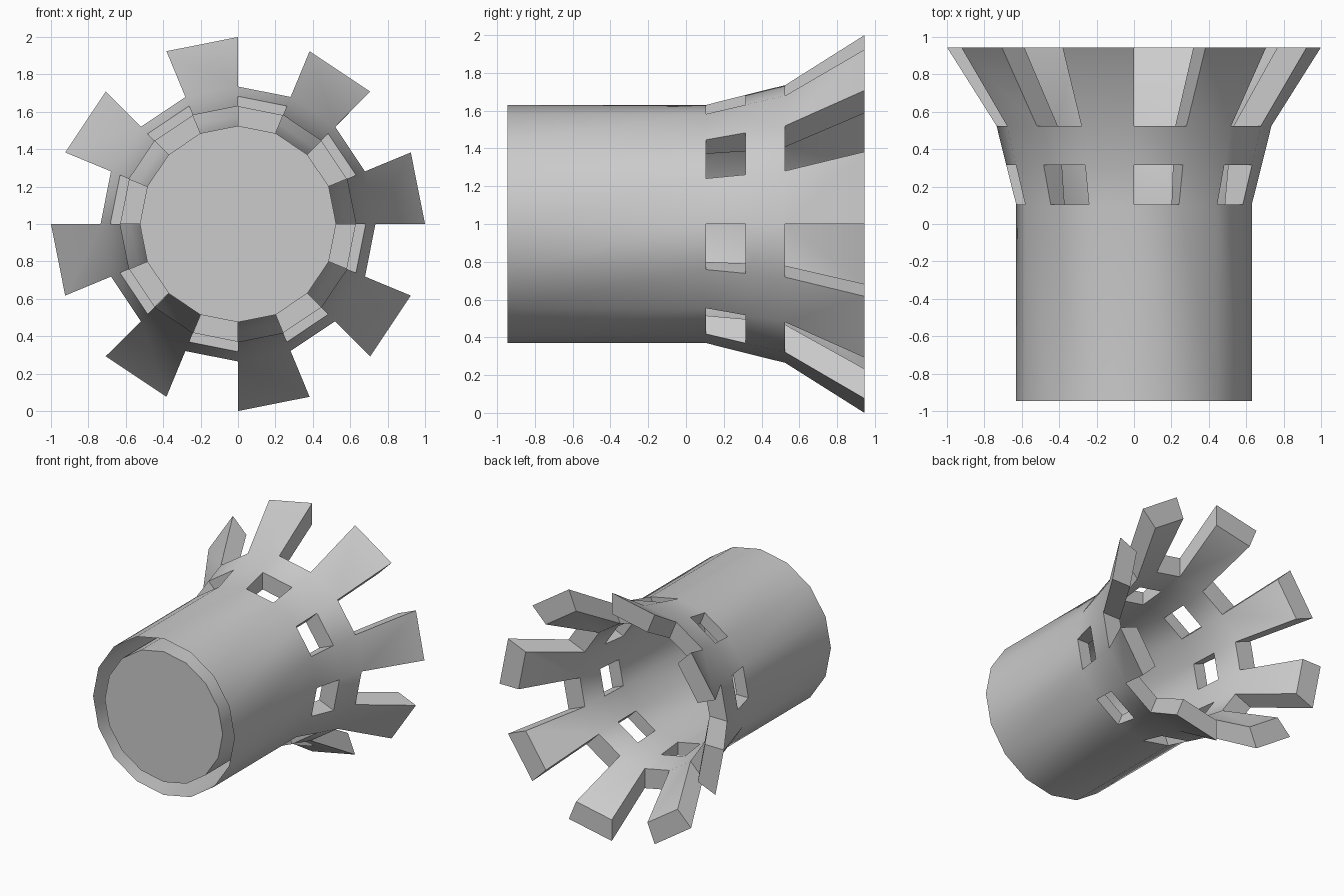
import bpy, bmesh
from math import cos, sin, tau

cube = bpy.data.objects.get("Cube")
if cube:
    bpy.data.objects.remove(cube, do_unlink=True)

SIDES = 16
# Stations along the axis: y, outer radius, inner radius
STATIONS = [
    (-0.945, 0.63, 0.525),
    (0.105, 0.63, 0.525),
    (0.315, 0.683, 0.545),
    (0.525, 0.735, 0.577),
    (0.945, 1.0, 0.83),
]
BANDS = len(STATIONS) - 1


def solid(band, k):
    """Tube and collar are full; windows and blade gaps skip odd sides."""
    if band < 0:
        return True          # the front end of the wall stays open
    if band >= BANDS:
        return False
    return band in (0, 2) or k % 2 == 0


grey = bpy.data.materials.new("light_grey")
grey.use_nodes = True
colour = (0.6, 0.6, 0.6, 1)
grey.diffuse_color = colour
grey.node_tree.nodes["Principled BSDF"].inputs["Base Color"].default_value = colour

bm = bmesh.new()


def ring(y, radius):
    return [bm.verts.new((radius * cos(tau * k / SIDES), y,
                          1 + radius * sin(tau * k / SIDES)))
            for k in range(SIDES)]


outer = [ring(y, ro) for y, ro, ri in STATIONS]
inner = [ring(y, ri) for y, ro, ri in STATIONS]

for band in range(BANDS):
    for k in range(SIDES):
        if not solid(band, k):
            continue
        n = (k + 1) % SIDES
        # Outer and inner skins
        bm.faces.new((outer[band][k], outer[band + 1][k],
                      outer[band + 1][n], outer[band][n]))
        bm.faces.new((inner[band][k], inner[band][n],
                      inner[band + 1][n], inner[band + 1][k]))
        # Wall thickness wherever the neighbouring cell is cut away
        borders = [
            (solid(band, n), (band, n), (band + 1, n)),
            (solid(band, k - 1), (band + 1, k), (band, k)),
            (solid(band + 1, k), (band + 1, n), (band + 1, k)),
            (solid(band - 1, k), (band, k), (band, n)),
        ]
        for filled, (a, i), (b, j) in borders:
            if not filled:
                bm.faces.new((outer[a][i], inner[a][i], inner[b][j], outer[b][j])[::-1])

# Disc closing the front of the inner tube
bm.faces.new(inner[0])

bmesh.ops.recalc_face_normals(bm, faces=bm.faces[:])
mesh = bpy.data.meshes.new("flared_tube")
bm.to_mesh(mesh)
bm.free()
mesh.materials.append(grey)

tube = bpy.data.objects.new("flared_tube", mesh)
bpy.context.collection.objects.link(tube)
bpy.ops.object.select_all(action="DESELECT")
tube.select_set(True)
bpy.context.view_layer.objects.active = tube
bpy.ops.object.shade_smooth_by_angle()
